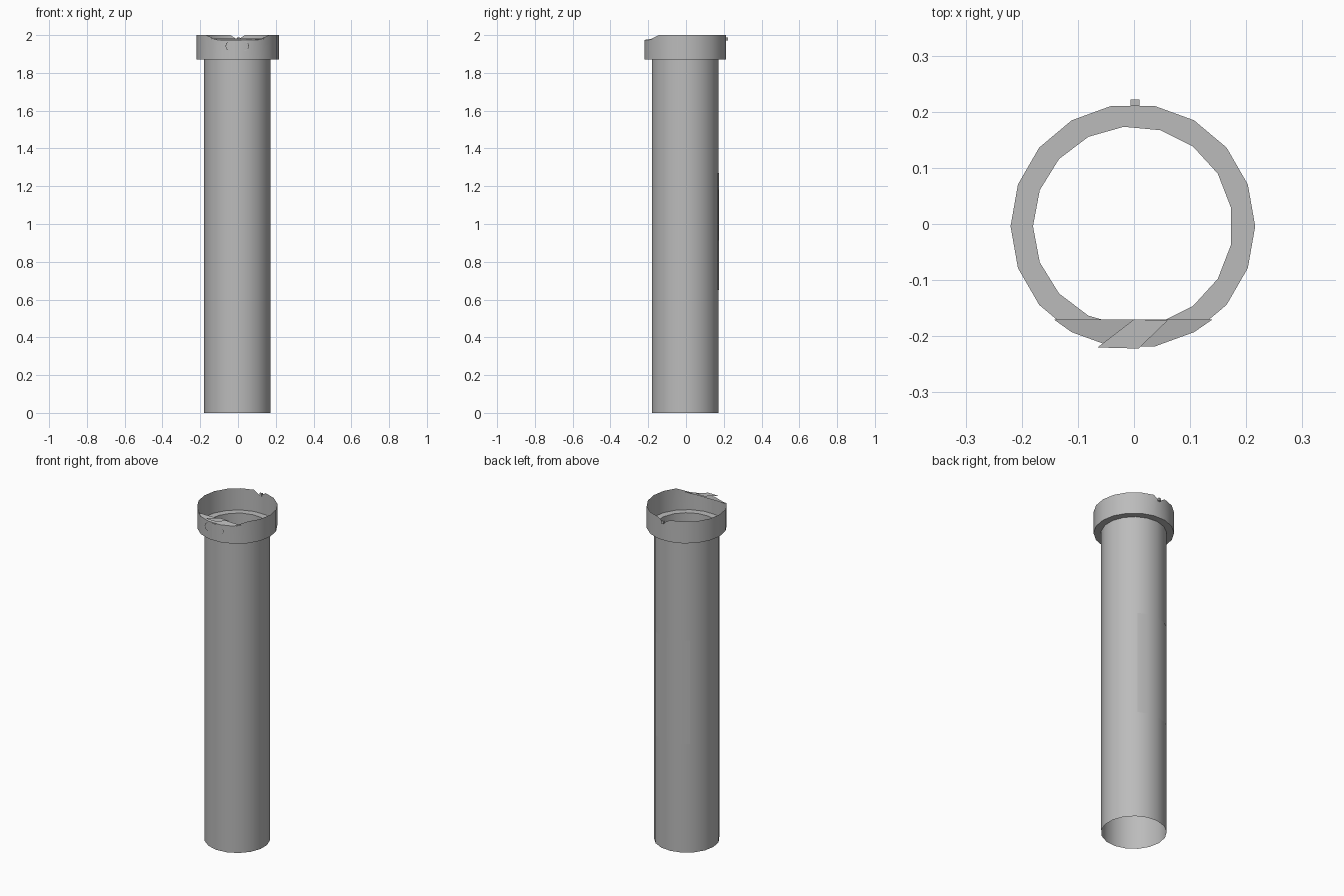
import bpy, bmesh
from math import sin, cos, pi, radians

cube = bpy.data.objects.get("Cube")
if cube:
    bpy.data.objects.remove(cube, do_unlink=True)

grey = bpy.data.materials.new("plain grey")
GREY = (0.5, 0.5, 0.5, 1)
grey.diffuse_color = GREY
grey.use_nodes = True
grey.node_tree.nodes["Principled BSDF"].inputs["Base Color"].default_value = GREY

CX, CY = -0.002, -0.004          # tube axis
R_TUBE, R_COLLAR = 0.178, 0.218
Z_LEDGE, Z_RIM, Z_DIP = 1.87, 2.0, 1.975


def finish(name, bm, smooth=True):
    mesh = bpy.data.meshes.new(name)
    bm.to_mesh(mesh)
    bm.free()
    mesh.materials.append(grey)
    obj = bpy.data.objects.new(name, mesh)
    bpy.context.collection.objects.link(obj)
    if smooth:
        bpy.ops.object.select_all(action="DESELECT")
        obj.select_set(True)
        bpy.context.view_layer.objects.active = obj
        bpy.ops.object.shade_smooth_by_angle(angle=radians(35))
    return obj


def on_axis(r, a, z):
    return (CX + r * cos(a), CY + r * sin(a), z)


def strip(bm, lower, upper, closed):
    """Quads between two rows of points."""
    lo = [bm.verts.new(p) for p in lower]
    hi = [bm.verts.new(p) for p in upper]
    for i in range(len(lo) - (not closed)):
        j = (i + 1) % len(lo)
        bm.faces.new((lo[i], lo[j], hi[j], hi[i]))
    return lo, hi


# Open thin-walled tube
angles = [pi + 2 * pi * i / 17 for i in range(17)]
bm = bmesh.new()
strip(bm, [on_axis(R_TUBE, a, 0) for a in angles],
      [on_axis(R_TUBE, a, Z_LEDGE) for a in angles], True)
finish("tube", bm)

# Collar wall, with a lowered front and a small V dip at the back
def rim_height(deg):
    return Z_DIP if deg == 90 or 235 < deg < 305 else Z_RIM


columns = sorted(list(range(0, 360, 20)) + [90])


def collar_point(deg, z):
    r = R_COLLAR * (cos(pi / 18) if deg == 90 else 1)
    return on_axis(r, radians(deg), z)


bm = bmesh.new()
strip(bm, [collar_point(d, Z_LEDGE) for d in columns],
      [collar_point(d, rim_height(d)) for d in columns], True)
finish("collar_wall", bm)

# Ledge joining tube and collar
bm = bmesh.new()
edges = []
for ring in ([on_axis(R_TUBE, a, Z_LEDGE) for a in angles],
             [collar_point(d, Z_LEDGE) for d in columns]):
    vs = [bm.verts.new(p) for p in ring]
    edges += [bm.edges.new((vs[i - 1], vs[i])) for i in range(len(vs))]
bmesh.ops.bridge_loops(bm, edges=edges)
bmesh.ops.recalc_face_normals(bm, faces=bm.faces)
for f in bm.faces:
    if f.normal.z > 0:
        f.normal_flip()
finish("collar_ledge", bm, False)

# Flat cover over the lowered front of the collar
bm = bmesh.new()
outline = [(-0.143, -0.17, Z_DIP + 0.006)]
outline += [collar_point(d, Z_DIP) for d in (240, 260, 280, 300)]
outline += [(0.14, -0.17, Z_DIP + 0.006)]
bm.faces.new([bm.verts.new(p) for p in outline])
finish("front_cover", bm, False)


def box(name, center, size):
    bm = bmesh.new()
    bmesh.ops.create_cube(bm, size=1)
    bmesh.ops.scale(bm, vec=size, verts=bm.verts)
    bmesh.ops.translate(bm, vec=center, verts=bm.verts)
    return finish(name, bm, False)


# Slanted latch plate on the cover
bm = bmesh.new()
plate = [(-0.065, -0.22), (0.008, -0.222), (0.06, -0.172), (0, -0.17)]
bm.faces.new([bm.verts.new((x, y, Z_DIP + 0.012)) for x, y in plate])
finish("latch_plate", bm, False)

# Front seam and its two curved marks
box("front_seam", (-0.004, -0.219, 1.921), (0.024, 0.004, 0.1))
for side, name in ((-1, "right_mark"), (1, "left_mark")):
    bm = bmesh.new()
    arc = [pi / 2 + pi * i / 8 for i in range(9)]
    rows = [[(-0.004 + side * (0.055 - r * cos(a) * 1.0 - 0.02),
              -0.2205, 1.942 + r * sin(a)) for a in arc] for r in (0.024, 0.027)]
    strip(bm, rows[0], rows[1], False)
    finish(name, bm, False)

# Small nub behind the collar
box("back_nub", (0.002, 0.216, 1.98), (0.016, 0.012, 0.016))

# Thin wrapped label on the back of the tube
bm = bmesh.new()
span = [angles[0] + 2 * pi * (i / 17 - 1) for i in range(11, 16)]
span = [radians(56)] + [a for a in span if radians(58) < a < radians(128)] + [radians(131)]
strip(bm, [on_axis(R_TUBE + 0.001, a, 0.65) for a in span],
      [on_axis(R_TUBE + 0.001, a, 1.27) for a in span], False)
finish("back_label", bm)
